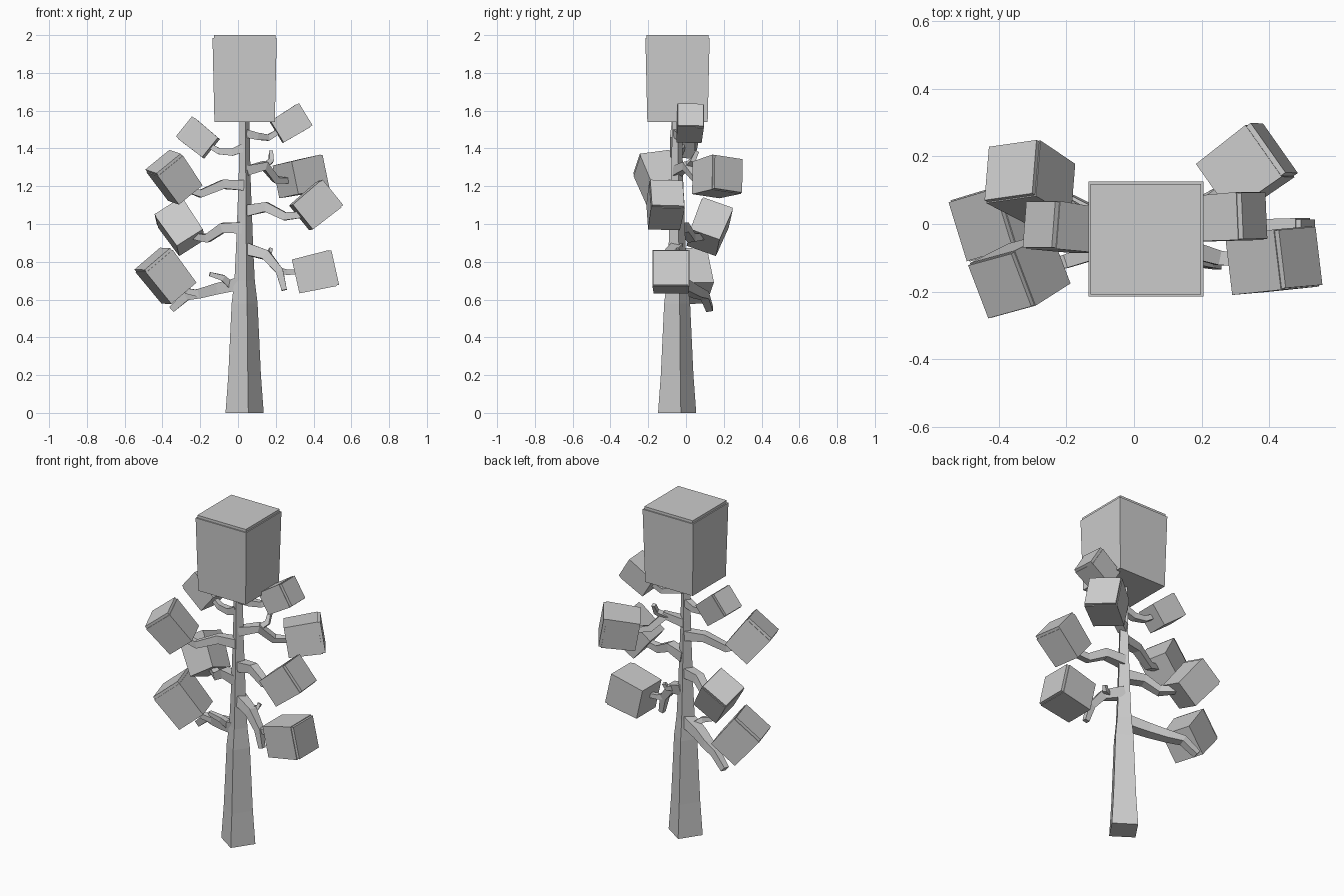
import bpy, bmesh, math
from mathutils import Vector, Matrix

old = bpy.data.objects.get("Cube")
if old:
    bpy.data.objects.remove(old, do_unlink=True)

# One plain grey for the whole tree
grey = bpy.data.materials.new("light_grey")
grey.use_nodes = True
colour = (0.6, 0.6, 0.6, 1)
grey.diffuse_color = colour
grey.node_tree.nodes["Principled BSDF"].inputs["Base Color"].default_value = colour


def finish(name, bm):
    """Turn a bmesh into a flat shaded object."""
    bmesh.ops.recalc_face_normals(bm, faces=bm.faces)
    mesh = bpy.data.meshes.new(name)
    bm.to_mesh(mesh)
    bm.free()
    mesh.materials.append(grey)
    obj = bpy.data.objects.new(name, mesh)
    bpy.context.collection.objects.link(obj)
    return obj


def skin(bm, rings):
    """Bridge four-sided rings and close both ends."""
    loops = [[bm.verts.new(p) for p in ring] for ring in rings]
    for low, high in zip(loops, loops[1:]):
        for i in range(4):
            j = (i + 1) % 4
            bm.faces.new((low[i], low[j], high[j], high[i]))
    bm.faces.new(loops[0][::-1])
    bm.faces.new(loops[-1])


def square(centre, a, b):
    """Four corners of a square with half sides a and b."""
    return [centre + a * s + b * t for s, t in ((-1, -1), (1, -1), (1, 1), (-1, 1))]


def limb(name, points, start, end):
    """Square tube along a path, tapering from start to end half width."""
    pts = [Vector(p) for p in points]
    rings = []
    for i, p in enumerate(pts):
        t = (pts[min(i + 1, len(pts) - 1)] - pts[max(i - 1, 0)]).normalized()
        side = Vector((0, 1, 0))
        side = (side - t * side.dot(t)).normalized()
        r = start + (end - start) * i / (len(pts) - 1)
        rings.append(square(p, side * r, t.cross(side) * r))
    bm = bmesh.new()
    skin(bm, rings)
    return finish(name, bm)


def leaf_block(name, centre, axis, edge, width, length, lid=0.016):
    """Slightly flared box with a thin inset lid on its outer end."""
    d = Vector(axis).normalized()
    v = Vector(edge)
    v = (v - d * v.dot(d)).normalized()
    u = d.cross(v)
    base = Vector(centre) - d * length / 2
    half = width / 2
    stations = ((0, 0.94), (length - lid, 1), (length - lid, 0.96), (length, 0.96))
    bm = bmesh.new()
    skin(bm, [square(base + d * h, u * half * s, v * half * s) for h, s in stations])
    return finish(name, bm)


# Trunk: a tapering four-sided post turned on its corner
trunk_centre = Vector((0.035, -0.047, 0))
rings = []
for z, r in ((0, 0.103), (0.2, 0.088), (0.58, 0.07), (0.7, 0.055),
             (0.88, 0.046), (1.25, 0.032), (1.56, 0.026)):
    turn = math.radians(11)
    rings.append([trunk_centre + Vector((r * math.cos(turn + i * math.pi / 2),
                                         r * math.sin(turn + i * math.pi / 2), z))
                  for i in range(4)])
bm = bmesh.new()
skin(bm, rings)
finish("trunk", bm)

# Crown block on top of the trunk
leaf_block("crown_block", (0.035, -0.045, 1.77), (0, 0, 1), (0, 1, 0), 0.34, 0.46)

# Leaf blocks at the branch ends: centre, outward axis, edge direction, width, length
leaf_block("top_right_block", (-0.212, -0.01, 1.457), (-0.78, 0.1, 0.63), (0.6, 0, 0.75), 0.142, 0.178)
leaf_block("top_left_block", (0.28, 0.02, 1.533), (0.85, 0.05, 0.52), (0.5, 0, -0.85), 0.142, 0.178)
leaf_block("upper_right_block", (-0.338, -0.15, 1.247), (-0.12, -0.068, 0.17), (0.136, 0.038, 0.105), 0.175, 0.215)
leaf_block("upper_left_block", (0.333, 0.165, 1.25), (0.15, 0.11, 0.03), (0.14, -0.13, 0.03), 0.188, 0.205)
leaf_block("middle_right_block", (-0.307, 0.125, 0.985), (-0.118, 0.07, 0.17), (0.145, 0.02, 0.09), 0.175, 0.215)
leaf_block("middle_left_block", (0.413, -0.11, 1.1), (0.155, 0.022, 0.127), (0.115, 0.01, -0.14), 0.18, 0.207)
leaf_block("lower_right_block", (-0.383, 0.02, 0.725), (-0.14, -0.045, 0.18), (0.15, 0.045, 0.13), 0.19, 0.235)
leaf_block("lower_left_block", (0.41, -0.08, 0.746), (0.2, 0, 0.045), (0.045, 0, -0.2), 0.195, 0.215)

# Branches reaching from the trunk into the blocks
limb("top_right_branch", [(0.03, -0.045, 1.405), (-0.03, -0.04, 1.38), (-0.1, -0.03, 1.385), (-0.16, -0.015, 1.42)], 0.022, 0.013)
limb("top_left_branch", [(0.04, -0.045, 1.48), (0.1, -0.03, 1.465), (0.16, 0, 1.457), (0.23, 0.02, 1.5)], 0.022, 0.013)
limb("upper_right_branch", [(0.03, -0.045, 1.205), (-0.08, -0.07, 1.21), (-0.2, -0.11, 1.16), (-0.27, -0.13, 1.185)], 0.028, 0.016)
limb("upper_left_branch", [(0.04, -0.045, 1.28), (0.14, 0, 1.31), (0.2, 0.06, 1.235), (0.26, 0.1, 1.23)], 0.026, 0.015)
limb("middle_right_branch", [(0.03, -0.045, 0.98), (-0.08, -0.01, 0.98), (-0.16, 0.03, 0.925), (-0.23, 0.08, 0.935)], 0.03, 0.018)
limb("middle_left_branch", [(0.04, -0.045, 1.07), (0.15, -0.07, 1.09), (0.25, -0.1, 1.04), (0.34, -0.11, 1.05)], 0.03, 0.017)
limb("lower_right_branch", [(0.03, -0.045, 0.69), (-0.1, 0.01, 0.66), (-0.19, 0.06, 0.635),
                            (-0.27, 0.1, 0.62), (-0.35, 0.125, 0.55)], 0.034, 0.018)
limb("lower_left_branch", [(0.04, -0.045, 0.87), (0.15, -0.09, 0.835), (0.22, -0.11, 0.75), (0.245, -0.12, 0.65)], 0.032, 0.014)

# Small side twigs
limb("lower_left_link", [(0.21, -0.11, 0.755), (0.26, -0.1, 0.745), (0.34, -0.09, 0.745)], 0.016, 0.012)
limb("lower_left_twig", [(0.12, -0.075, 0.845), (0.165, -0.05, 0.845), (0.175, -0.04, 0.87)], 0.016, 0.01)
limb("upper_left_twig", [(0.13, 0, 1.3), (0.175, 0.035, 1.335), (0.175, 0.06, 1.385)], 0.017, 0.01)
limb("lower_right_twig", [(-0.03, -0.02, 0.67), (-0.08, -0.05, 0.715), (-0.15, -0.06, 0.735)], 0.02, 0.011)
limb("lower_right_link", [(-0.2, 0.06, 0.63), (-0.27, 0.05, 0.645), (-0.33, 0.03, 0.69)], 0.018, 0.013)
